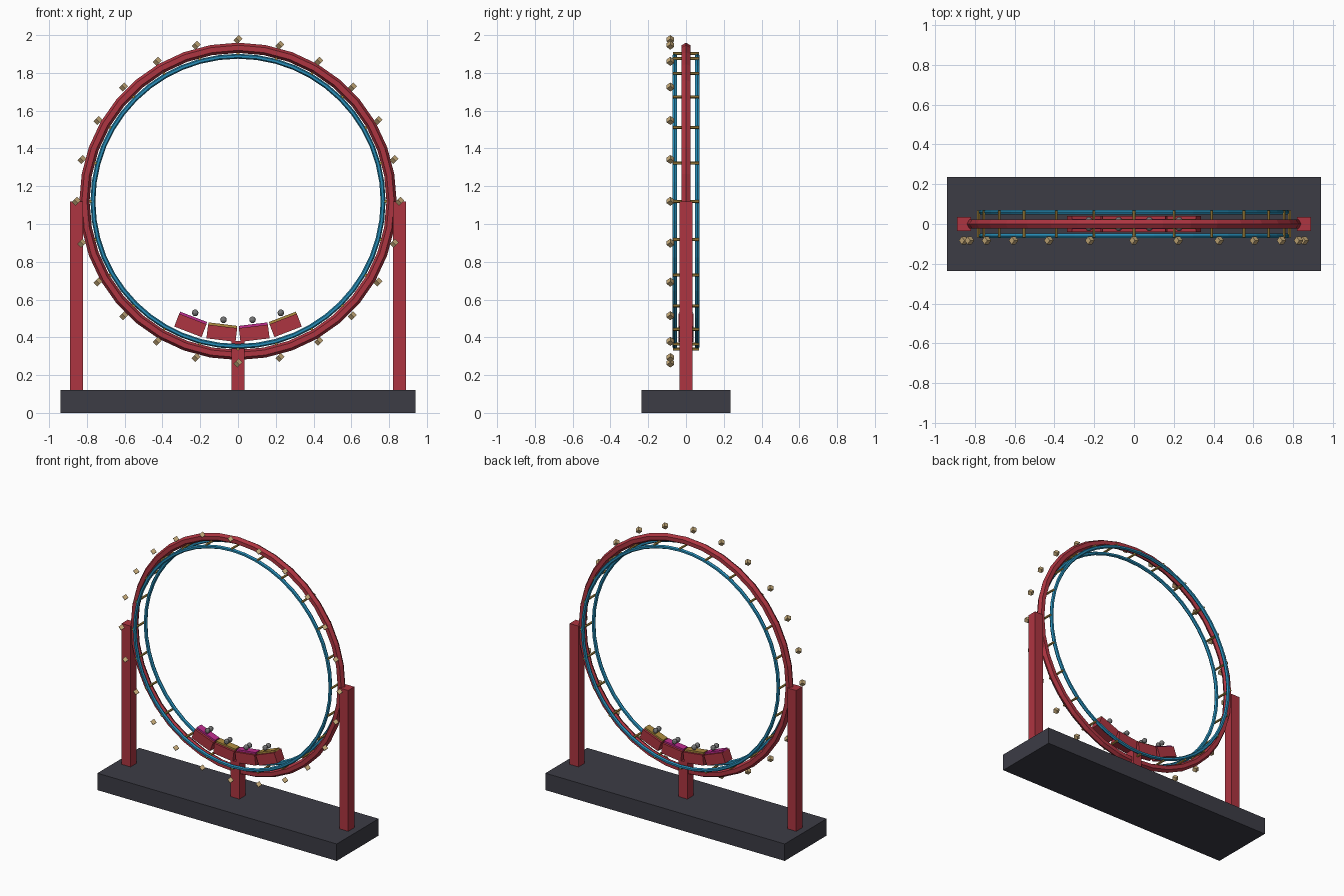
import bpy
import math
from mathutils import Matrix, Vector

if "Cube" in bpy.data.objects:
    bpy.data.objects.remove(bpy.data.objects["Cube"])

HUB = Vector((0, 0, 1.12))


def material(name, rgb):
    m = bpy.data.materials.new(name)
    m.diffuse_color = (*rgb, 1)
    m.use_nodes = True
    m.node_tree.nodes["Principled BSDF"].inputs["Base Color"].default_value = m.diffuse_color
    return m


RED = material("red paint", (0.42, 0.035, 0.052))
BLUE = material("blue rail", (0.02, 0.27, 0.48))
DARK = material("dark slate", (0.045, 0.045, 0.06))
GOLD = material("gold metal", (0.42, 0.26, 0.05))
TAN = material("warm bulb", (0.56, 0.40, 0.19))
GREY = material("grey", (0.18, 0.18, 0.18))
MAGENTA = material("magenta trim", (0.52, 0.025, 0.27))


def finish(name, mat):
    ob = bpy.context.object
    ob.name = name
    ob.data.materials.append(mat)
    return ob


def box(name, loc, size, mat, rot=(0, 0, 0)):
    bpy.ops.mesh.primitive_cube_add(size=1, location=loc, rotation=rot)
    ob = finish(name, mat)
    ob.scale = size
    return ob


def ring(name, y, major, minor, segs, sides, mat):
    bpy.ops.mesh.primitive_torus_add(
        location=HUB + Vector((0, y, 0)), rotation=(math.pi / 2, 0, 0),
        major_radius=major, minor_radius=minor,
        major_segments=segs, minor_segments=sides)
    return finish(name, mat)


def on_loop(angle, radius, y=0):
    """Point on the loop, angle measured from the bottom."""
    return HUB + Vector((radius * math.sin(angle), y, -radius * math.cos(angle)))


# Base and supports
box("base", (0, 0, 0.06), (1.88, 0.47, 0.12), DARK)
for side in (-1, 1):
    box("side_post", (side * 0.855, 0, 0.62), (0.07, 0.07, 1.0), RED)
box("centre_post", (0, 0, 0.25), (0.07, 0.07, 0.26), RED)

# Spine tube and the two running rails
ring("spine", 0, 0.813, 0.027, 36, 6, RED)
for side in (-1, 1):
    ring("rail", side * 0.06, 0.768, 0.013, 48, 6, BLUE)

# Cross ties and bulbs around the loop
for i in range(24):
    a = math.radians(15 * i)
    bpy.ops.mesh.primitive_cylinder_add(
        vertices=6, radius=0.008, depth=0.136,
        location=on_loop(a, 0.782), rotation=(math.pi / 2, 0, 0))
    finish("cross_tie", GOLD)
    box("bulb", on_loop(a, 0.856, -0.083), (0.028,) * 3, TAN,
        (math.pi / 4, math.pi / 4, 0))

# Train of four cars with trim and riders
for i, deg in enumerate((-21, -7, 7, 21)):
    a = math.radians(deg)
    rot = (0, -a, 0)
    box("car_body", on_loop(a, 0.7035), (0.155, 0.08, 0.073), RED, rot)
    box("car_trim", on_loop(a, 0.661), (0.153, 0.05, 0.012),
        GOLD if i % 2 else MAGENTA, rot)
    for side in (-1, 1):
        bpy.ops.mesh.primitive_uv_sphere_add(
            segments=10, ring_count=6, radius=0.018,
            location=on_loop(a, 0.632, side * 0.018))
        finish("rider_head", GREY)
